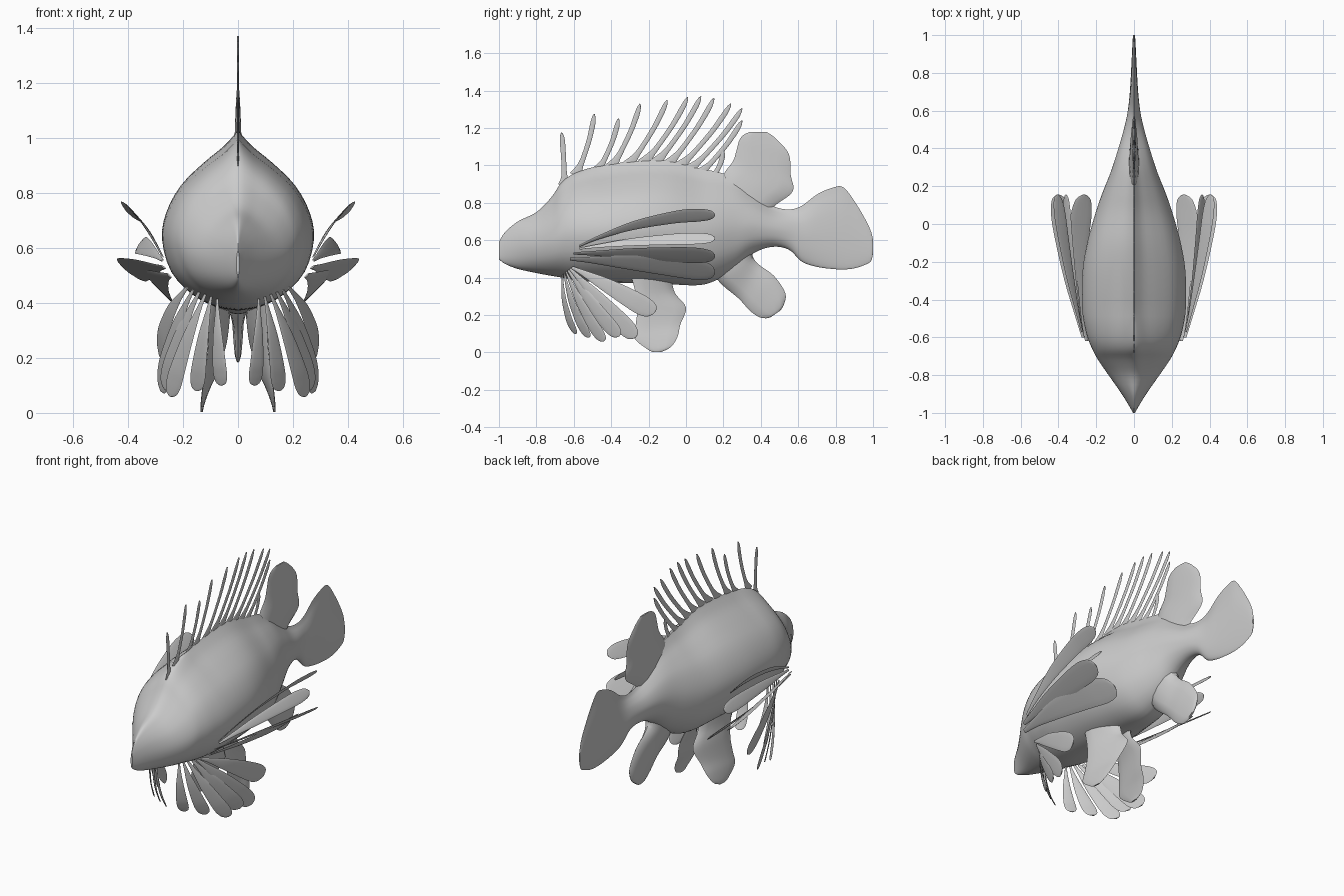
import bpy
from math import cos, sin, pi, sqrt
from mathutils import Vector

cube = bpy.data.objects.get("Cube")
if cube:
    bpy.data.objects.remove(cube, do_unlink=True)

grey = bpy.data.materials.new("plain_grey")
grey.use_nodes = True
grey.diffuse_color = (0.6, 0.6, 0.6, 1)
grey.node_tree.nodes["Principled BSDF"].inputs["Base Color"].default_value = (0.6, 0.6, 0.6, 1)


def smooth_rows(rows, steps):
    """Catmull-Rom interpolation through rows of numbers."""
    out = []
    last = len(rows) - 1
    for i in range(last):
        p0, p1, p2, p3 = (rows[min(max(i + k, 0), last)] for k in (-1, 0, 1, 2))
        for s in range(steps):
            t = s / steps
            out.append([0.5 * (2 * b + (c - a) * t + (2 * a - 5 * b + 4 * c - d) * t * t
                               + (3 * b - a - 3 * c + d) * t ** 3)
                        for a, b, c, d in zip(p0, p1, p2, p3)])
    out.append(list(rows[-1]))
    return out


def loft(name, rings, paired=False):
    """Skin closed rings into a capped smooth tube, optionally mirrored."""
    n = len(rings[0])
    verts = [tuple(p) for ring in rings for p in ring]
    faces = [(r * n + k, r * n + (k + 1) % n, (r + 1) * n + (k + 1) % n, (r + 1) * n + k)
             for r in range(len(rings) - 1) for k in range(n)]
    faces.append(tuple(range(n))[::-1])
    faces.append(tuple(range(len(verts) - n, len(verts))))
    mesh = bpy.data.meshes.new(name)
    mesh.from_pydata(verts, [], faces)
    mesh.materials.append(grey)
    obj = bpy.data.objects.new(name, mesh)
    bpy.context.collection.objects.link(obj)
    bpy.ops.object.select_all(action='DESELECT')
    obj.select_set(True)
    bpy.context.view_layer.objects.active = obj
    bpy.ops.object.mode_set(mode='EDIT')
    bpy.ops.mesh.select_all(action='SELECT')
    bpy.ops.mesh.normals_make_consistent(inside=False)
    bpy.ops.object.mode_set(mode='OBJECT')
    bpy.ops.object.shade_smooth_by_angle(angle=pi / 3)
    if paired:
        obj.modifiers.new("Mirror", 'MIRROR').use_mirror_merge = False


def blade(name, rows, paired=False, steps=5):
    """Thin lens-section fin from rows of (edge A, edge B, half thickness)."""
    rows = smooth_rows(rows, steps)
    mids = [(Vector(r[:3]) + Vector(r[3:6])) / 2 for r in rows]
    rings = []
    for i, r in enumerate(rows):
        half = (Vector(r[3:6]) - Vector(r[:3])) / 2
        along = mids[min(i + 1, len(mids) - 1)] - mids[max(i - 1, 0)]
        normal = half.cross(along).normalized() * r[6]
        rings.append([mids[i] + half * cos(a) + normal * sin(a)
                      for a in (k * pi / 6 for k in range(12))])
    loft(name, rings, paired)


def median_fin(name, rows):
    """Fin on the centre plane: rows of (front y, front z, rear y, rear z, thickness)."""
    blade(name, [(0, ay, az, 0, by, bz, t) for ay, az, by, bz, t in rows])


def ray(name, root, tip, half, side, bow, shape, thick, paired):
    """Single narrow fin ray following a bowed path."""
    root, tip, side, bow = Vector(root), Vector(tip), Vector(side).normalized(), Vector(bow)
    rows = []
    for t, w in shape:
        mid = root.lerp(tip, t) + bow * 4 * t * (1 - t)
        rows.append((*(mid - side * half * w), *(mid + side * half * w), thick))
    blade(name, rows, paired, 4)


# Body and tail: y, bottom z, top z, half width
body = [
    (-1, .50, .59, .006), (-.97, .475, .64, .022), (-.9, .447, .70, .065), (-.8, .425, .75, .135),
    (-.72, .41, .83, .19), (-.66, .40, .915, .222), (-.58, .385, .965, .252), (-.45, .375, 1.0, .274),
    (-.25, .37, 1.025, .272), (-.09, .365, 1.025, .245), (.07, .36, .985, .20), (.17, .39, .965, .165),
    (.27, .45, .93, .125), (.36, .53, .86, .095), (.46, .565, .785, .065), (.55, .55, .765, .042),
    (.62, .485, .785, .03), (.7, .458, .845, .022), (.78, .447, .88, .017), (.84, .444, .884, .014),
    (.9, .45, .81, .011), (.96, .47, .71, .008), (.99, .49, .645, .006), (1, .53, .60, .004)]
# Cross-section: round belly, pinched ridge on top (height share, width share)
section = smooth_rows([(0, 0), (.02, .28), (.09, .6), (.22, .88), (.4, 1), (.55, .95),
                       (.7, .76), (.82, .47), (.91, .2), (.97, .06), (1, 0)], 3)


def body_ring(y, low, high, width):
    """Body outline at y; the head is rounder than the ridged back."""
    round_share = 0.6 * min(max((-.45 - y) / .4, 0), 1)
    half = [(u, f + (2 * sqrt(max(u - u * u, 0)) - f) * round_share) for u, f in section]
    outline = half + [(u, -f) for u, f in half[-2:0:-1]]
    return [(width * f, y, low + (high - low) * u) for u, f in outline]


loft("body_and_tail", [body_ring(*row) for row in smooth_rows(body, 4)])

# Broad median fins
median_fin("rear_dorsal_fin", [
    (.17, .84, .42, .72, .03), (.20, .95, .475, .785, .025), (.25, 1.02, .57, .86, .016),
    (.27, 1.08, .56, .95, .012), (.285, 1.135, .55, 1.06, .009),
    (.31, 1.165, .485, 1.14, .006), (.345, 1.18, .43, 1.18, .004)])
median_fin("anal_fin", [
    (.12, .47, .36, .60, .06), (.18, .375, .355, .52, .05), (.28, .29, .39, .47, .026),
    (.34, .225, .47, .41, .02), (.39, .19, .53, .32, .015),
    (.43, .183, .525, .26, .011), (.455, .19, .505, .225, .006)])

# Paired belly fins, twisted so the rear edge sits closer to the centre
blade("belly_fin", [
    (.10, -.30, .43, .035, -.08, .41, .03), (.105, -.27, .32, .035, -.06, .32, .016),
    (.11, -.26, .23, .045, 0, .24, .01), (.12, -.27, .14, .075, -.03, .15, .008),
    (.13, -.275, .075, .105, -.045, .085, .007), (.135, -.21, .02, .125, -.08, .03, .005),
    (.134, -.18, .004, .13, -.13, .004, .004)], True)

# Row of dorsal spines: base y, base z, tip y, tip z
spines = [
    (-.65, .90, -.665, 1.175), (-.59, .95, -.49, 1.275), (-.475, .97, -.36, 1.25),
    (-.40, .99, -.245, 1.33), (-.31, 1.0, -.10, 1.35), (-.23, 1.01, .01, 1.365),
    (-.165, 1.01, .08, 1.37), (-.10, 1.0, .15, 1.36), (-.04, .99, .24, 1.33),
    (.01, .97, .30, 1.305), (.065, .95, .30, 1.24), (.13, .93, .20, 1.08)]
spine_shape = [(0, 2.4), (.15, 1.3), (.3, .95), (.6, .95), (.85, 1), (.95, .7), (1, .15)]
for i, (y0, z0, y1, z1) in enumerate(spines):
    side = (0, z1 - z0, y0 - y1)
    ray(f"dorsal_spine_{i + 1}", (0, y0, z0), (0, y1, z1), .014, side,
        (0, .012 if i else .004, -.012), spine_shape, .003, False)

# Long side rays: root, tip, half width, blade direction, bow
petal = [(0, .15), (.15, .32), (.4, .68), (.7, .95), (.86, 1), (.95, .8), (.985, .5), (1, .12)]
side_rays = [
    ((.275, -.57, .57), (.405, .155, .735), .046, (.65, 0, .75), (.012, 0, .045)),
    ((.275, -.57, .555), (.36, .155, .61), .036, (.5, 0, -.8), (.012, 0, .015)),
    ((.27, -.60, .53), (.40, .155, .515), .066, (.75, 0, .6), (.012, 0, .005)),
    ((.25, -.62, .50), (.265, .155, .43), .078, (.7, 0, .7), (.035, 0, .01))]
for i, (root, tip, half, side, bow) in enumerate(side_rays):
    ray(f"side_fin_ray_{i + 1}", root, tip, half, side, bow, petal, .003, True)

# Fan of drooping rays under the throat: tip position, ordered inside to outside
fan_tips = [(.06, -.59, .10), (.15, -.52, .08), (.245, -.44, .06), (.265, -.36, .085),
            (.28, -.27, .08), (.285, -.17, .21)]
for i, tip in enumerate(fan_tips):
    s = i / (len(fan_tips) - 1)
    root = (.075 + .11 * s, -.66 + .05 * s, .415 + .04 * s)
    ray(f"throat_fin_ray_{i + 1}", root, tip, .031 + .025 * s, (.8 - .6 * s, .6, .6 * s),
        (.005 + .015 * s, -.02 + .02 * s, -.01 + .02 * s), petal, .003, True)
